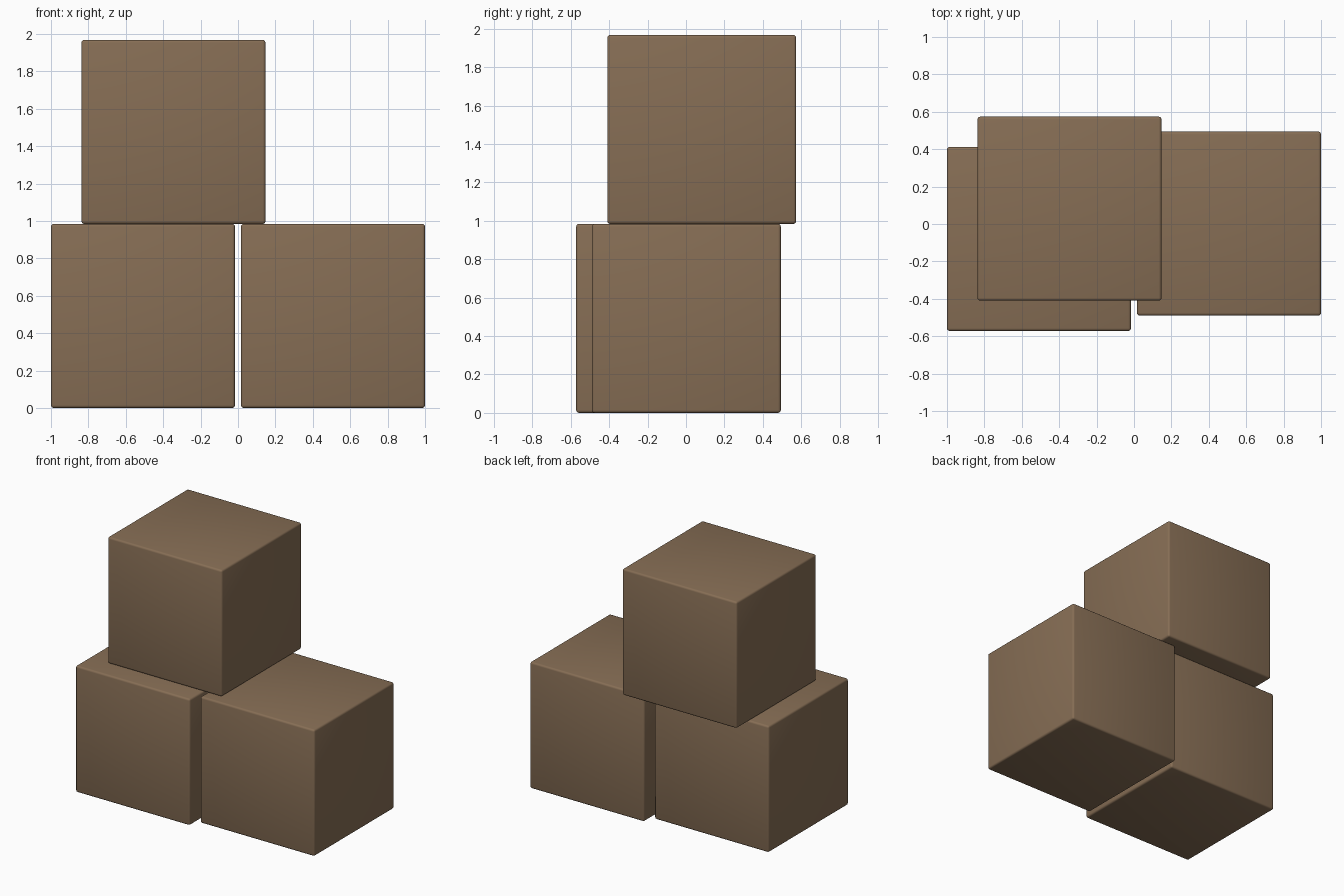
import bpy
import math

if "Cube" in bpy.data.objects:
    bpy.data.objects.remove(bpy.data.objects["Cube"])

SIZE = 0.984     # edge length of every crate block
BEVEL = 0.015    # small rounded edge

brown = bpy.data.materials.new("brown")
brown.diffuse_color = (0.24, 0.155, 0.09, 1.0)
brown.use_nodes = True
brown.node_tree.nodes["Principled BSDF"].inputs["Base Color"].default_value = brown.diffuse_color


def block(name, x, y, z):
    """Cube with softly rounded edges, z is its underside."""
    bpy.ops.mesh.primitive_cube_add(size=SIZE, location=(x, y, z + SIZE / 2))
    ob = bpy.context.object
    ob.name = name
    ob.data.materials.append(brown)
    mod = ob.modifiers.new("rounded_edges", 'BEVEL')
    mod.width = BEVEL
    mod.segments = 3
    bpy.ops.object.modifier_apply(modifier=mod.name)
    bpy.ops.object.shade_smooth_by_angle(angle=math.radians(35))
    return ob


# Two blocks on the ground with a narrow gap, one stacked across them
block("left_block", -0.508, -0.08, 0)
block("right_block", 0.508, 0.002, 0)
block("top_block", -0.345, 0.082, SIZE)
